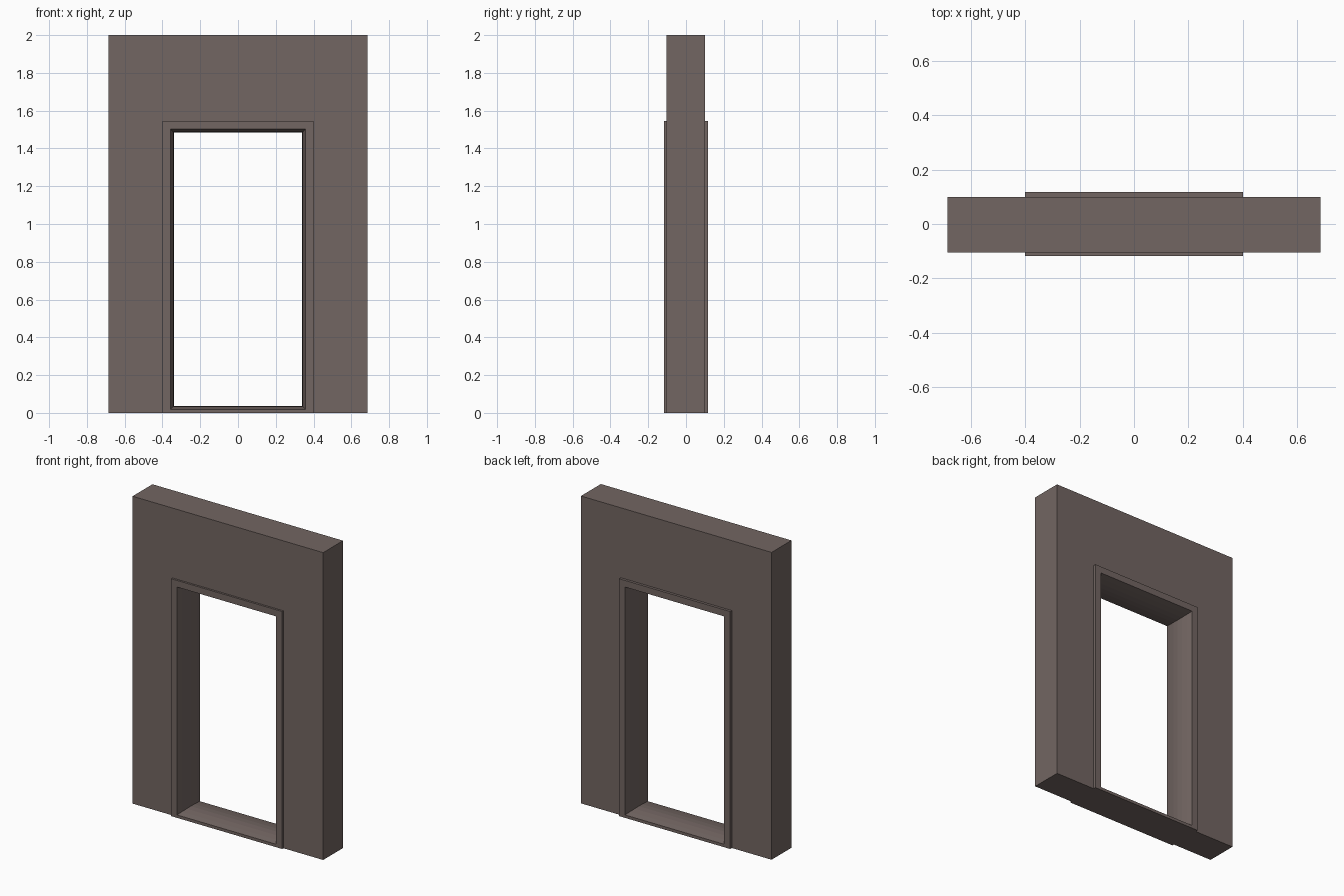
import bpy, bmesh, math

if "Cube" in bpy.data.objects:
    bpy.data.objects.remove(bpy.data.objects["Cube"])

mat = bpy.data.materials.new("brown grey stone")
mat.diffuse_color = (0.17, 0.132, 0.122, 1)
mat.use_nodes = True
mat.node_tree.nodes["Principled BSDF"].inputs["Base Color"].default_value = mat.diffuse_color


def finish(name, bm):
    bmesh.ops.recalc_face_normals(bm, faces=bm.faces)
    me = bpy.data.meshes.new(name)
    bm.to_mesh(me)
    bm.free()
    me.materials.append(mat)
    ob = bpy.data.objects.new(name, me)
    bpy.context.collection.objects.link(ob)
    return ob


# Wall: an upside-down U outline pulled through its thickness
W, IN, TOP, HEAD = 0.686, 0.4, 2.0, 1.545
Y0, Y1 = -0.104, 0.100
outline = [(-W, 0), (-IN, 0), (-IN, HEAD), (IN, HEAD), (IN, 0), (W, 0), (W, TOP), (-W, TOP)]
bm = bmesh.new()
face = bm.faces.new([bm.verts.new((x, Y0, z)) for x, z in outline])
new = bmesh.ops.extrude_face_region(bm, geom=[face])["geom"]
bmesh.ops.translate(bm, vec=(0, Y1 - Y0, 0), verts=[v for v in new if isinstance(v, bmesh.types.BMVert)])
finish("wall", bm)

# Door frame: rectangular rings swept over a closed profile of (y, x half width, z low, z high)
D, BULGE, SEG = 0.117, 0.017, 6
profile = [(D, IN, 0.0, HEAD), (-D, IN, 0.0, HEAD)]
for i in range(SEG + 1):
    t = i / SEG
    b = BULGE * math.sin(math.pi * t)  # inner lining swells towards mid depth
    profile.append((-D + 2 * D * t, 0.357 - b, 0.019 + b, 1.502 - b))
bm = bmesh.new()
rings = [[bm.verts.new(p) for p in ((-x, y, lo), (x, y, lo), (x, y, hi), (-x, y, hi))]
         for y, x, lo, hi in profile]
for a, b in zip(rings, rings[1:] + rings[:1]):
    for k in range(4):
        n = (k + 1) % 4
        bm.faces.new((a[k], a[n], b[n], b[k]))
finish("door_frame", bm)
